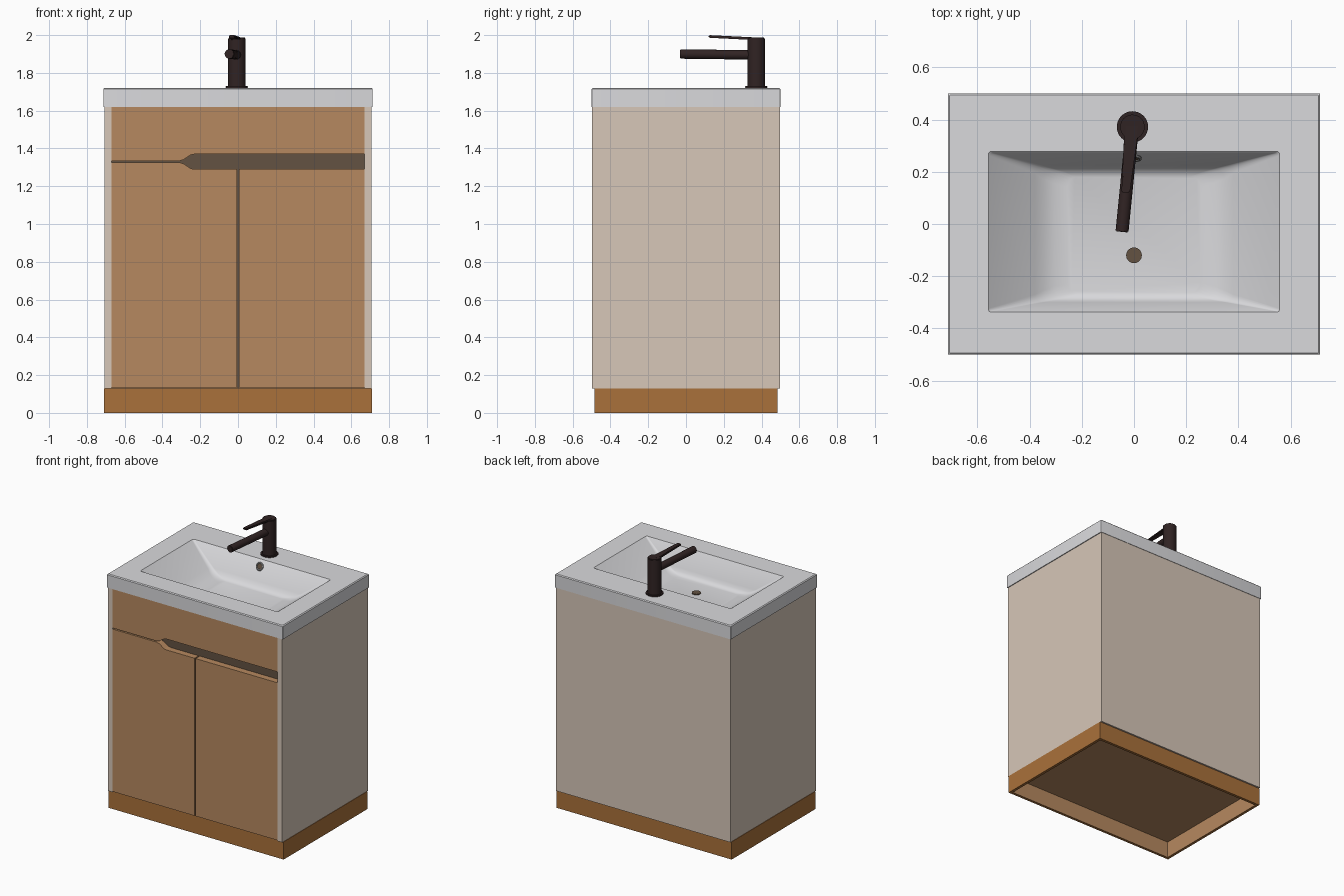
import bpy, bmesh, math
from mathutils import Vector

cube = bpy.data.objects.get("Cube")
if cube:
    bpy.data.objects.remove(cube, do_unlink=True)


def material(name, r, g, b):
    m = bpy.data.materials.new(name)
    m.use_nodes = True
    m.diffuse_color = (r, g, b, 1)
    m.node_tree.nodes["Principled BSDF"].inputs["Base Color"].default_value = (r, g, b, 1)
    return m


CERAMIC = material("white ceramic", 0.70, 0.70, 0.72)
CREAM = material("cream panel", 0.68, 0.57, 0.48)
WOOD = material("light wood", 0.47, 0.25, 0.115)
PLINTH = material("dark wood", 0.40, 0.165, 0.043)
RECESS = material("recess brown", 0.125, 0.085, 0.055)
BRONZE = material("dark bronze", 0.03, 0.017, 0.017)
CHROME = material("grey metal", 0.35, 0.35, 0.35)


def finish(name, bm, mats, smooth=False):
    bmesh.ops.recalc_face_normals(bm, faces=bm.faces)
    me = bpy.data.meshes.new(name)
    bm.to_mesh(me)
    bm.free()
    for m in mats:
        me.materials.append(m)
    ob = bpy.data.objects.new(name, me)
    bpy.context.collection.objects.link(ob)
    if smooth:
        bpy.ops.object.select_all(action='DESELECT')
        ob.select_set(True)
        bpy.context.view_layer.objects.active = ob
        bpy.ops.object.shade_smooth_by_angle(angle=math.radians(35))
    return ob


def box(name, lo, hi, mat):
    bm = bmesh.new()
    bmesh.ops.create_cube(bm, size=1)
    for v in bm.verts:
        v.co = [lo[i] + (v.co[i] + 0.5) * (hi[i] - lo[i]) for i in range(3)]
    return finish(name, bm, [mat])


def front_board(name, outline, y0, y1, mat):
    """Outline in x, z pushed back from y0 to y1."""
    bm = bmesh.new()
    face = bm.faces.new([bm.verts.new((x, y0, z)) for x, z in outline])
    new = bmesh.ops.extrude_face_region(bm, geom=[face])["geom"]
    bmesh.ops.translate(bm, vec=(0, y1 - y0, 0),
                        verts=[g for g in new if isinstance(g, bmesh.types.BMVert)])
    bm.faces.new([v for v in face.verts]) if not face.is_valid else None
    return finish(name, bm, [mat])


def rod(name, a, b, r, mat, sides=32, bevel=0.0):
    a, b = Vector(a), Vector(b)
    bm = bmesh.new()
    bmesh.ops.create_cone(bm, cap_ends=True, segments=sides, radius1=r, radius2=r,
                          depth=(b - a).length)
    if bevel:
        rims = [e for e in bm.edges if any(len(f.verts) > 4 for f in e.link_faces)]
        bmesh.ops.bevel(bm, geom=rims, offset=bevel, segments=2, affect='EDGES')
    q = Vector((0, 0, 1)).rotation_difference((b - a).normalized())
    for v in bm.verts:
        v.co = q @ v.co + (a + b) / 2
    return finish(name, bm, [mat], True)


def rounded_rect(hx, y0, y1, z, r, steps=5):
    pts = []
    corners = [(hx, y1), (-hx, y1), (-hx, y0), (hx, y0)]
    signs = [(1, 1), (-1, 1), (-1, -1), (1, -1)]
    for k, ((cx, cy), (sx, sy)) in enumerate(zip(corners, signs)):
        for i in range(steps + 1):
            t = math.pi / 2 * (k + i / steps)
            pts.append((cx - sx * r + r * math.cos(t), cy - sy * r + r * math.sin(t), z))
    return pts


def loft(bm, rings, mat_of=lambda i: 0):
    """Bridge rings of equal size and cap the last one."""
    loops = [[bm.verts.new(p) for p in ring] for ring in rings]
    for i, (a, b) in enumerate(zip(loops, loops[1:])):
        for j in range(len(a)):
            k = (j + 1) % len(a)
            bm.faces.new((a[j], a[k], b[k], b[j])).material_index = mat_of(i)
    bm.faces.new(loops[-1]).material_index = mat_of(len(loops) - 1)


# Hollow plinth, lighter wood inside
def rect(hx, hy, z):
    return [(hx, hy, z), (-hx, hy, z), (-hx, -hy, z), (hx, -hy, z)]


bm = bmesh.new()
loft(bm, [rect(0.69, 0.465, 0.13), rect(0.71, 0.485, 0.13), rect(0.71, 0.485, 0),
          rect(0.69, 0.465, 0), rect(0.69, 0.465, 0.12)], lambda i: 1 if i > 2 else 0)
finish("plinth", bm, [PLINTH, WOOD])

# Cabinet carcass
for side, s in (("left", 1), ("right", -1)):
    xs = sorted((s * 0.67, s * 0.707))
    box(side + "_side_panel", (xs[0], -0.498, 0.13), (xs[1], 0.497, 1.62), CREAM)
box("back_panel", (-0.67, 0.46, 0.13), (0.67, 0.497, 1.62), CREAM)
box("bottom_panel", (-0.67, -0.44, 0.13), (0.67, 0.46, 0.16), WOOD)
box("recess_panel", (-0.67, -0.45, 0.135), (0.67, -0.43, 1.62), RECESS)

# Fronts, with the finger groove shaped into their edges
FRONT, BACK = -0.498, -0.45
front_board("drawer_front", [(-0.67, 1.62), (-0.67, 1.334), (-0.31, 1.334), (-0.29, 1.34),
                             (-0.25, 1.366), (-0.23, 1.37), (0.67, 1.37), (0.67, 1.62)],
            FRONT, BACK, WOOD)
front_board("right_door", [(-0.67, 0.135), (-0.004, 0.135), (-0.004, 1.29), (-0.23, 1.29),
                           (-0.25, 1.294), (-0.29, 1.32), (-0.31, 1.326), (-0.67, 1.326)],
            FRONT, BACK, WOOD)
front_board("left_door", [(0.004, 0.135), (0.67, 0.135), (0.67, 1.29), (0.004, 1.29)],
            FRONT, BACK, WOOD)

# Counter and basin in one shell
bm = bmesh.new()
loft(bm, [rounded_rect(0.67, -0.46, 0.46, 1.62, 0.004),
          rounded_rect(0.713, -0.5, 0.5, 1.62, 0.004),
          rounded_rect(0.713, -0.5, 0.5, 1.714, 0.004),
          rounded_rect(0.707, -0.494, 0.494, 1.72, 0.004),
          rounded_rect(0.558, -0.338, 0.278, 1.72, 0.012),
          rounded_rect(0.552, -0.334, 0.272, 1.714, 0.012),
          rounded_rect(0.38, -0.30, 0.225, 1.58, 0.03),
          rounded_rect(0.345, -0.293, 0.212, 1.556, 0.04),
          rounded_rect(0.305, -0.283, 0.20, 1.54, 0.045),
          rounded_rect(0.255, -0.265, 0.182, 1.532, 0.04)])
finish("basin_top", bm, [CERAMIC], True)

# Drain and overflow
rod("drain", (0, -0.12, 1.53), (0, -0.12, 1.538), 0.03, RECESS)
rod("overflow_hole", (0, 0.27, 1.672), (0, 0.25, 1.679), 0.02, RECESS, 20)
bpy.ops.mesh.primitive_torus_add(location=(0, 0.251, 1.678), rotation=(math.radians(70), 0, 0),
                                 major_radius=0.024, minor_radius=0.006,
                                 major_segments=24, minor_segments=8)
ring = bpy.context.object
ring.name = "overflow_ring"
ring.data.materials.append(CHROME)
bpy.ops.object.shade_smooth_by_angle()

# Tap
TX, TY = -0.006, 0.372
rod("tap_flange", (TX, TY, 1.72), (TX, TY, 1.73), 0.06, BRONZE, bevel=0.003)
rod("tap_body", (TX, TY, 1.725), (TX, TY, 1.987), 0.047, BRONZE, bevel=0.005)
rod("tap_spout", (TX, TY, 1.895), (-0.046, -0.03, 1.9), 0.025, BRONZE, 24, 0.003)

# Tapered lever rising towards its tip
bm = bmesh.new()
bmesh.ops.create_cube(bm, size=1)
for v in bm.verts:
    t = v.co.y + 0.5
    half = 0.016 + 0.012 * t
    v.co = (-0.032 + 0.024 * t + math.copysign(half, v.co.x), 0.12 + 0.26 * t,
            1.993 - 0.013 * t + 0.014 * v.co.z)
bmesh.ops.bevel(bm, geom=list(bm.edges), offset=0.004, segments=2, affect='EDGES')
finish("tap_lever", bm, [BRONZE], True)
